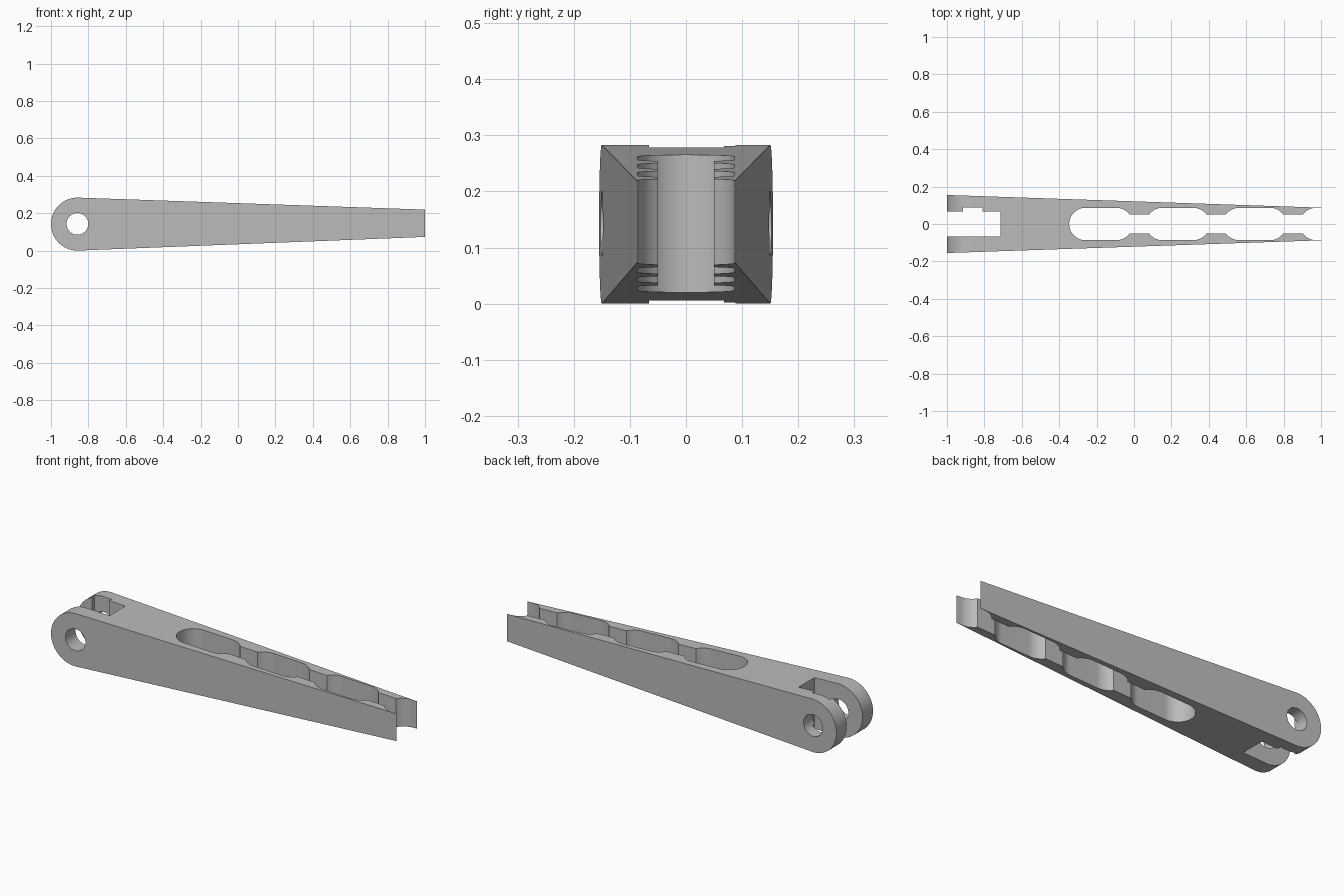
import bpy
import bmesh
from math import sin, cos, pi, radians, sqrt

if "Cube" in bpy.data.objects:
    bpy.data.objects.remove(bpy.data.objects["Cube"])

R = 0.1415            # radius of the rounded hinge end
CX = R - 1            # hinge centre along x
LOBE, NECK = 0.0865, 0.05
PITCH = 0.411         # spacing of the grip lobes


def arc(cx, cy, r, start, end, steps):
    return [(cx + r * cos(radians(start + (end - start) * i / steps)),
             cy + r * sin(radians(start + (end - start) * i / steps)))
            for i in range(steps + 1)]


def prism(name, outline, near, far):
    """Join two copies of an outline, each placed in space by a function."""
    bm = bmesh.new()
    a = [bm.verts.new(near(u, v)) for u, v in outline]
    b = [bm.verts.new(far(u, v)) for u, v in outline]
    bm.faces.new(a)
    bm.faces.new(b[::-1])
    n = len(a)
    for i in range(n):
        j = (i + 1) % n
        bm.faces.new((a[j], a[i], b[i], b[j]))
    bmesh.ops.recalc_face_normals(bm, faces=bm.faces)
    mesh = bpy.data.meshes.new(name)
    bm.to_mesh(mesh)
    bm.free()
    obj = bpy.data.objects.new(name, mesh)
    bpy.context.collection.objects.link(obj)
    return obj


def upright(name, outline):
    return prism(name, outline, lambda u, v: (u, v, -0.1), lambda u, v: (u, v, 0.4))


# Tapered peg half body: rounded hinge end narrowing to the tip
def half_width(x):
    return 0.155 - 0.0338 * (x + 1)


side = arc(CX, R, R, 88, 272, 48) + [(1, 0.073), (1, 0.219)]
body = prism("tapered_arm", side,
             lambda x, z: (x, -half_width(x), z),
             lambda x, z: (x, half_width(x), z))

# Hinge pin hole
hole = prism("pin_hole_cutter", arc(CX, R + 0.001, 0.058, 0, 352.5, 47),
             lambda x, z: (x, -0.3, z), lambda x, z: (x, 0.3, z))

# Fork slot with a small pocket on one side
fork = upright("fork_cutter", [
    (-1.1, -0.066), (-0.715, -0.066), (-0.715, 0.068), (-0.81, 0.068),
    (-0.81, 0.088), (-0.913, 0.088), (-0.913, 0.068), (-1.1, 0.068)])

# Long grip slot: rounded lobes joined by narrower necks, open at the tip
lip = 180 / pi * 0.6164           # angle where a lobe arc meets the neck
first, flat = -0.26, 0.166
edge = []
for k in range(4):
    x = first + k * PITCH
    edge += arc(x, 0, LOBE, 180 if k == 0 else 180 - lip, 90, 16 if k == 0 else 8)
    if k < 3:
        edge += arc(x + flat, 0, LOBE, 90, lip, 8)
edge.append((1.1, LOBE))
grip = upright("grip_cutter", edge + [(x, -y) for x, y in edge[:0:-1]])

# Cut the openings and bake the result
cutters = (hole, fork, grip)
for cutter in cutters:
    cutter.hide_render = True
    mod = body.modifiers.new(cutter.name, "BOOLEAN")
    mod.operation = "DIFFERENCE"
    mod.solver = "EXACT"
    mod.object = cutter
graph = bpy.context.evaluated_depsgraph_get()
baked = bpy.data.meshes.new_from_object(body.evaluated_get(graph))
body.modifiers.clear()
body.data = baked
for cutter in cutters:
    bpy.data.objects.remove(cutter)

# Plain grey finish
grey = bpy.data.materials.new("plain_grey")
grey.use_nodes = True
grey.diffuse_color = (0.5, 0.5, 0.5, 1)
grey.node_tree.nodes["Principled BSDF"].inputs["Base Color"].default_value = (0.5, 0.5, 0.5, 1)
body.data.materials.clear()
body.data.materials.append(grey)

# Smooth curved walls, crisp edges
bpy.ops.object.select_all(action="DESELECT")
body.select_set(True)
bpy.context.view_layer.objects.active = body
bpy.ops.object.shade_smooth_by_angle(angle=radians(25))
body.modifiers.new("even_shading", "WEIGHTED_NORMAL").keep_sharp = True
